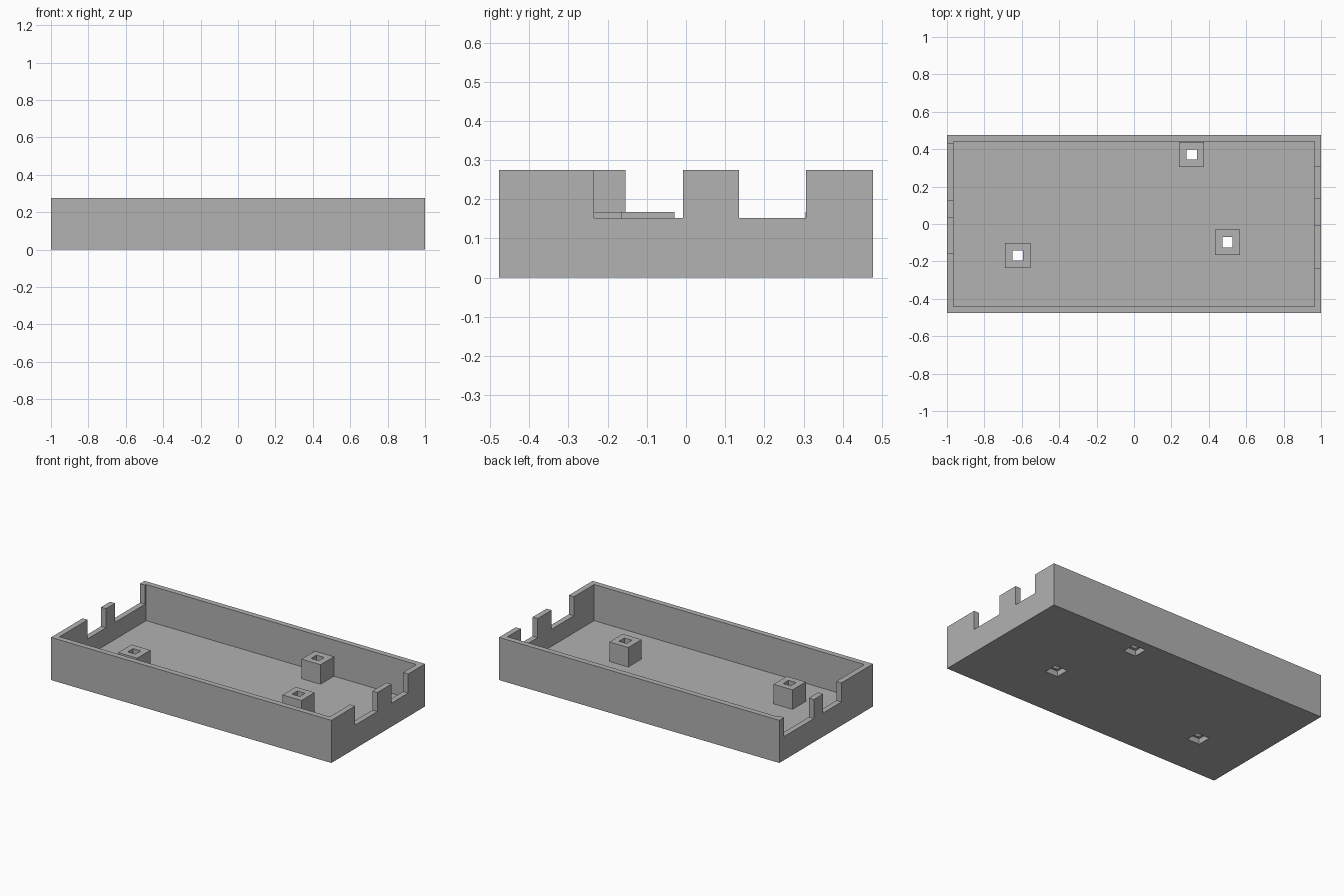
import bpy
import bmesh
from mathutils import Matrix, Vector

if "Cube" in bpy.data.objects:
    bpy.data.objects.remove(bpy.data.objects["Cube"], do_unlink=True)

# Overall sizes
HALF_X, HALF_Y, HEIGHT = 1.0, 0.477, 0.275
WALL, FLOOR = 0.036, 0.042
NOTCH_Z = 0.152
POST, POST_TOP = 0.135, 0.168
HOLE, RECESS, RECESS_DEPTH = 0.055, 0.088, 0.035

grey = bpy.data.materials.new("plain grey")
grey.use_nodes = True
colour = (0.445, 0.445, 0.445, 1)
grey.diffuse_color = colour
grey.node_tree.nodes["Principled BSDF"].inputs["Base Color"].default_value = colour


def box(name, low, high):
    """Box object between two opposite corners."""
    low, high = Vector(low), Vector(high)
    bm = bmesh.new()
    bmesh.ops.create_cube(bm, size=1, matrix=Matrix.Translation((low + high) / 2)
                          @ Matrix.Diagonal((high - low).to_4d()))
    mesh = bpy.data.meshes.new(name)
    bm.to_mesh(mesh)
    bm.free()
    mesh.materials.append(grey)
    obj = bpy.data.objects.new(name, mesh)
    bpy.context.collection.objects.link(obj)
    return obj


def column(name, x, y, width, bottom, top):
    """Square upright box centred on x, y."""
    h = width / 2
    return box(name, (x - h, y - h, bottom), (x + h, y + h, top))


def cut(target, cutter):
    """Subtract the cutter from the target and remove it."""
    cutter.hide_render = True
    mod = target.modifiers.new("cut", "BOOLEAN")
    mod.operation = "DIFFERENCE"
    mod.solver = "EXACT"
    mod.object = cutter
    bpy.context.view_layer.objects.active = target
    bpy.ops.object.modifier_apply(modifier=mod.name)
    bpy.data.objects.remove(cutter, do_unlink=True)


# Open tray
tray = box("tray", (-HALF_X, -HALF_Y, 0), (HALF_X, HALF_Y, HEIGHT))
cut(tray, box("cavity", (WALL - HALF_X, WALL - HALF_Y, FLOOR),
              (HALF_X - WALL, HALF_Y - WALL, HEIGHT + 0.1)))

# Connector notches in both end walls
notches = [(1, -0.235, -0.008), (1, 0.135, 0.306),
           (-1, -0.155, 0.032), (-1, 0.125, 0.43)]
for side, y0, y1 in notches:
    mid = side * (HALF_X - WALL / 2)
    cut(tray, box("notch", (mid - WALL, y0, NOTCH_Z), (mid + WALL, y1, HEIGHT + 0.1)))

# Screw posts with through holes and square recesses underneath
posts = {"left_front_post": (0.5, -0.097),
         "left_back_post": (0.308, 0.372),
         "right_front_post": (-0.622, -0.168)}
for name, (x, y) in posts.items():
    post = column(name, x, y, POST, FLOOR, POST_TOP)
    cut(post, column("bore", x, y, HOLE, -0.1, HEIGHT))
    cut(tray, column("bore", x, y, HOLE, -0.1, HEIGHT))
    cut(tray, column("recess", x, y, RECESS, -0.1, RECESS_DEPTH))
